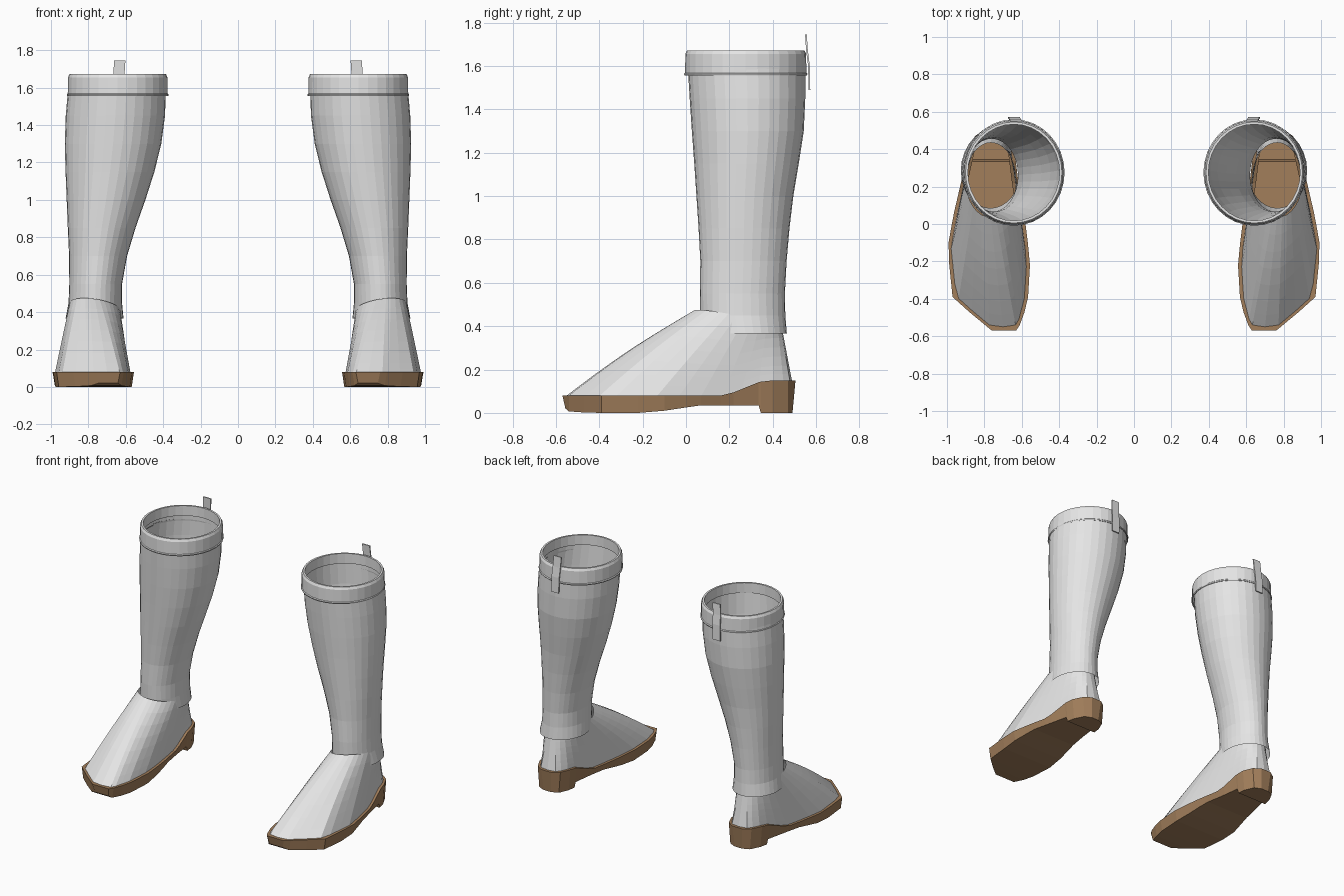
import bpy, bmesh, math

if "Cube" in bpy.data.objects:
    bpy.data.objects.remove(bpy.data.objects["Cube"])

N = 32


def material(name, rgb):
    m = bpy.data.materials.new(name)
    m.diffuse_color = (*rgb, 1)
    m.use_nodes = True
    m.node_tree.nodes["Principled BSDF"].inputs["Base Color"].default_value = m.diffuse_color
    return m


leather = material("pale_leather", (0.78, 0.78, 0.78))
rubber = material("brown_sole", (0.36, 0.21, 0.105))


def lerp(table, v):
    """Piecewise linear lookup in a table of (key, value)."""
    if v <= table[0][0]:
        return table[0][1]
    for (a, p), (b, q) in zip(table, table[1:]):
        if v <= b:
            return p + (q - p) * (v - a) / (b - a)
    return table[-1][1]


def loft(name, rings, mat, closed=True, caps=False):
    """Skin a list of equal-length rings and mirror the part to the other boot."""
    bm = bmesh.new()
    rows = [[bm.verts.new(p) for p in r] for r in rings]
    n = len(rows[0])
    for a, b in zip(rows, rows[1:]):
        for i in range(n if closed else n - 1):
            j = (i + 1) % n
            bm.faces.new((a[i], a[j], b[j], b[i]))
    if caps:
        bm.faces.new(rows[0])
        bm.faces.new(rows[-1][::-1])
    bmesh.ops.remove_doubles(bm, verts=bm.verts, dist=0.0004)
    bmesh.ops.recalc_face_normals(bm, faces=bm.faces)
    me = bpy.data.meshes.new(name)
    bm.to_mesh(me)
    bm.free()
    me.materials.append(mat)
    ob = bpy.data.objects.new(name, me)
    bpy.context.collection.objects.link(ob)
    mod = ob.modifiers.new("other_boot", 'MIRROR')
    mod.use_mirror_merge = False
    return ob


def oval(z, x0, x1, y0, y1):
    return [((x0 + x1) / 2 + (x1 - x0) / 2 * math.sin(2 * math.pi * i / N),
             (y0 + y1) / 2 - (y1 - y0) / 2 * math.cos(2 * math.pi * i / N), z)
            for i in range(N)]


# sole outline: outer and inner edge, top and bottom height, all along y
OUTER = [(-.57, .76), (-.48, .87), (-.39, .97), (-.13, .997), (.05, .965),
         (.2, .93), (.4, .885), (.47, .85), (.505, .80)]
INNER = [(-.57, .63), (-.52, .598), (-.4, .567), (-.2, .555), (0, .58),
         (.2, .615), (.4, .64), (.47, .67), (.505, .72)]
TOP = [(-.57, .08), (.16, .08), (.22, .095), (.33, .14), (.37, .15), (.5, .15)]
BOTTOM = [(-.57, .02), (-.54, .007), (-.47, .002), (-.39, 0), (-.22, 0),
          (-.1, .01), (0, .025), (.07, .035), (.16, .035), (.22, .035),
          (.335, .035), (.345, 0), (.40, 0), (.47, 0), (.505, 0)]

# sole with raised heel seat and heel block, hollow on top
sections = []
for y, zb in BOTTOM:
    xi, xo, zt = lerp(INNER, y), lerp(OUTER, y), lerp(TOP, y)
    rim = (xo - xi) / 2 if y < -.5 or y > .46 else .035
    yb = y + (.014 if y < -.56 else -.014 if y > .5 else 0)
    sections.append([(xi + rim, y, zt), (xi, y, zt), (xi + .012, yb, zb),
                     (xo - .012, yb, zb), (xo, y, zt), (xo - rim, y, zt)])
loft("sole", sections, rubber, closed=False, caps=True)

# foot upper: ruled from the sole outline to the ankle, with a raised tongue
rings = []
for t in (0, .04, .12, .25, .4, .55, .7, .85, 1):
    ring = []
    for i in range(N):
        a = 2 * math.pi * i / N
        y0 = -.033 - .522 * math.cos(a)
        xi, xo = lerp(INNER, y0) + .018, lerp(OUTER, y0) - .018
        x0 = (xi + xo) / 2 if i % (N // 2) == 0 else (xo if i < N / 2 else xi)
        z0 = lerp(TOP, y0) - .004
        x1, y1 = .765 + .135 * math.sin(a), .235 - .2 * math.cos(a)
        z1 = .43 + .045 * max(0, math.cos(a - .45))
        bulge = .02 * math.sin(math.pi * t) * max(0, math.cos(a))
        ring.append((x0 + (x1 - x0) * t, y0 + (y1 - y0) * t - bulge * .5,
                     z0 + (z1 - z0) * t + bulge * .5))
    rings.append(ring)
loft("foot_upper", rings, leather)

# leg shaft
SHAFT = [(.365, .612, .922, .085, .465), (.45, .62, .906, .066, .458),
         (.55, .62, .902, .064, .456), (.7, .593, .903, .066, .464),
         (.85, .548, .91, .058, .477), (1.0, .495, .916, .048, .495),
         (1.15, .447, .922, .038, .52), (1.3, .41, .926, .027, .543),
         (1.45, .39, .921, .017, .55), (1.6, .386, .908, .008, .55)]
loft("leg_shaft", [oval(*s) for s in SHAFT], leather)

# top cuff with thickness
CUFF = [(1.567, .0), (1.557, .002), (1.555, .009), (1.563, .011),
        (1.568, .006), (1.655, .005), (1.672, -.003), (1.672, -.016), (1.6, -.016)]
loft("top_cuff", [oval(z, .382 - d, .904 + d, .002 - d, .549 + d) for z, d in CUFF], leather)

# pull tab at the back
TAB = [(1.745, .553, .632), (1.67, .558, .637), (1.60, .567, .64), (1.49, .569, .643)]
loft("pull_tab", [[(x - .03, y - .004, z), (x + .03, y - .004, z),
                   (x + .03, y + .004, z), (x - .03, y + .004, z)] for z, y, x in TAB],
     leather, caps=True)
